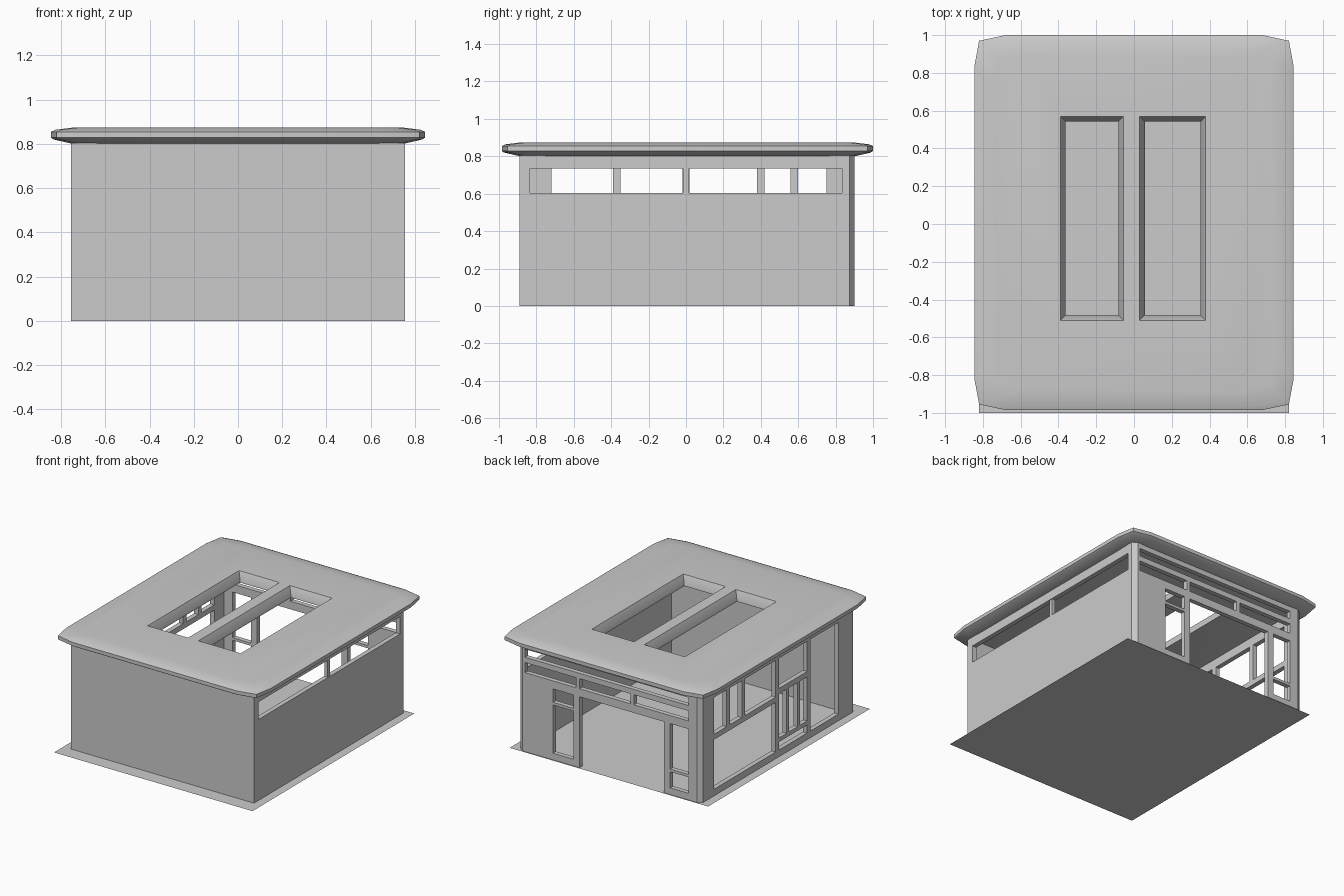
import bpy, bmesh

if "Cube" in bpy.data.objects:
    bpy.data.objects.remove(bpy.data.objects["Cube"])


def loft(name, rings):
    """Closed solid through a list of matching point rings, bottom to top."""
    bm = bmesh.new()
    vs = [[bm.verts.new(p) for p in r] for r in rings]
    n = len(rings[0])
    for a, b in zip(vs, vs[1:]):
        for i in range(n):
            j = (i + 1) % n
            bm.faces.new((a[i], a[j], b[j], b[i]))
    bm.faces.new(vs[0][::-1])
    bm.faces.new(vs[-1])
    bmesh.ops.recalc_face_normals(bm, faces=bm.faces)
    me = bpy.data.meshes.new(name)
    bm.to_mesh(me)
    bm.free()
    ob = bpy.data.objects.new(name, me)
    bpy.context.collection.objects.link(ob)
    return ob


def rect(x0, x1, y0, y1, z):
    return [(x0, y0, z), (x1, y0, z), (x1, y1, z), (x0, y1, z)]


def box(name, x0, x1, y0, y1, z0, z1):
    return loft(name, [rect(x0, x1, y0, y1, z0), rect(x0, x1, y0, y1, z1)])


def prism(name, pts, z0, z1):
    return loft(name, [[(x, y, z) for x, y in pts] for z in (z0, z1)])


H = 0.805  # wall height

# ground sheet
bpy.ops.mesh.primitive_plane_add(size=1, location=(0, -0.045, 0.0))
ground = bpy.context.object
ground.name = "ground_slab"
ground.scale = (1.64, 1.91, 1)

# front wall, solid
box("front_wall", -0.72, 0.755, -0.89, -0.855, 0, H)

# right wall with a long clerestory opening
box("right_wall_lower", 0.72, 0.755, -0.855, 0.835, 0, 0.605)
box("right_wall_upper", 0.72, 0.755, -0.855, 0.835, 0.735, H)
box("right_wall_end", 0.72, 0.755, -0.855, -0.835, 0.605, 0.735)
box("right_wall_mullion", 0.725, 0.75, -0.015, 0.015, 0.605, 0.735)

# back right corner with chamfer
prism("back_right_corner", [(0.72, 0.835), (0.755, 0.835), (0.755, 0.875),
                            (0.72, 0.90), (0.70, 0.90), (0.70, 0.865)], 0, H)


# left wall: glazed framework, (y0, y1, z0, z1)
left_parts = {
    "left_end_panel": (-0.89, -0.72, 0, H),
    "left_sill": (-0.72, 0.75, 0, 0.05),
    "left_header": (-0.72, 0.75, 0.735, H),
    "left_post_front": (-0.39, -0.35, 0.05, 0.735),
    "left_post_middle": (-0.02, 0.02, 0.05, 0.735),
    "left_upper_post_a": (0.38, 0.42, 0.46, 0.735),
    "left_upper_post_b": (0.56, 0.60, 0.46, 0.735),
    "left_transom_back": (0.02, 0.75, 0.42, 0.46),
    "left_transom_middle": (-0.35, -0.02, 0.47, 0.51),
    "left_low_rail": (-0.35, -0.02, 0.11, 0.14),
    "left_low_post_a": (-0.14, -0.11, 0.14, 0.47),
    "left_low_post_b": (-0.27, -0.24, 0.14, 0.47),
}
for name, (y0, y1, z0, z1) in left_parts.items():
    box(name, -0.755, -0.72, y0, y1, z0, z1)

# back left corner post
prism("back_left_corner", [(-0.755, 0.75), (-0.72, 0.75), (-0.72, 0.865), (-0.65, 0.865),
                           (-0.65, 0.90), (-0.72, 0.90), (-0.755, 0.875)], 0, H)

# back wall: open doorway, sidelights and clerestory rails, (x0, x1, z0, z1)
back_parts = {
    "back_solid_panel": (0.47, 0.70, 0, 0.59),
    "back_beam": (-0.65, 0.47, 0.53, 0.59),
    "back_clerestory_rail": (-0.65, 0.70, 0.665, 0.705),
    "back_header": (-0.65, 0.70, 0.765, H),
    "back_mullion_a": (0.25, 0.28, 0.59, 0.665),
    "back_mullion_b": (-0.20, -0.17, 0.59, 0.665),
    "door_jamb_right": (0.25, 0.30, 0, 0.53),
    "door_jamb_left": (-0.50, -0.45, 0, 0.53),
    "sidelight_right_sill": (0.30, 0.47, 0, 0.05),
    "sidelight_right_bar": (0.30, 0.47, 0.41, 0.43),
    "sidelight_left_sill": (-0.65, -0.50, 0, 0.05),
    "sidelight_left_bar": (-0.65, -0.50, 0.17, 0.19),
}
for name, (x0, x1, z0, z1) in back_parts.items():
    box(name, x0, x1, 0.865, 0.90, z0, z1)


# roof slab: rounded outline lofted through inset levels
def outline(inset, z):
    hx, hy = 0.845 - inset, 0.9925 - inset
    q = [(hx, hy - 0.165), (hx - 0.025, hy - 0.03), (hx - 0.165, hy)]
    pts = q + [(-x, y) for x, y in q[::-1]]
    pts += [(-x, -y) for x, y in q] + [(x, -y) for x, y in q[::-1]]
    return [(x, y + 0.0075, z) for x, y in pts]


roof = loft("roof", [outline(i, z) for i, z in (
    (0.09, 0.802), (0.012, 0.82), (0, 0.828), (0, 0.855), (0.02, 0.864), (0.10, 0.874))])

# two tapered skylight openings cut through the roof
for x0, x1 in ((-0.39, -0.055), (0.03, 0.38)):
    t = 0.028
    cut = loft("skylight_cutter", [
        rect(x0 + t, x1 - t, -0.51 + t, 0.57 - t, 0.79),
        rect(x0 + t, x1 - t, -0.51 + t, 0.57 - t, 0.815),
        rect(x0, x1, -0.51, 0.57, 0.8745),
        rect(x0, x1, -0.51, 0.57, 0.90)])
    mod = roof.modifiers.new("skylight", 'BOOLEAN')
    mod.operation = 'DIFFERENCE'
    mod.solver = 'EXACT'
    mod.object = cut
    bpy.context.view_layer.objects.active = roof
    bpy.ops.object.modifier_apply(modifier=mod.name)
    bpy.data.objects.remove(cut)

bpy.ops.object.select_all(action='DESELECT')
roof.select_set(True)
bpy.context.view_layer.objects.active = roof
bpy.ops.object.shade_smooth_by_angle(angle=0.5)
